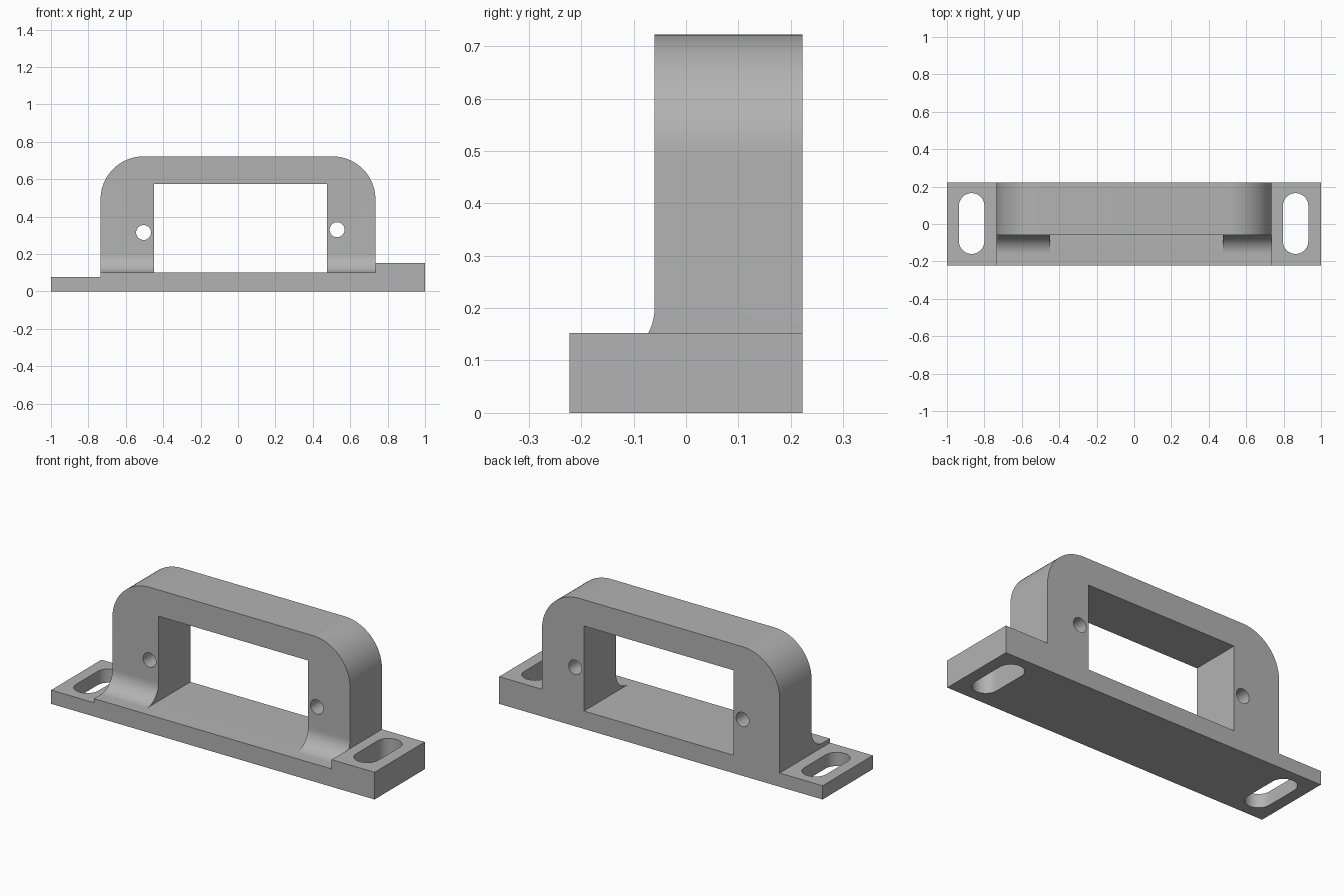
import bpy, bmesh
from math import sin, cos, pi, radians
from mathutils import Vector

cube = bpy.data.objects.get("Cube")
if cube:
    bpy.data.objects.remove(cube, do_unlink=True)

grey = bpy.data.materials.new("plain grey")
grey.use_nodes = True
grey.diffuse_color = (0.45, 0.45, 0.45, 1)
grey.node_tree.nodes["Principled BSDF"].inputs["Base Color"].default_value = grey.diffuse_color


def prism(name, points, axis, start, end):
    """Extrude a closed 2D profile along an axis (0, 1 or 2)."""
    def place(p, depth):
        co = list(p)
        co.insert(axis, depth)
        return co
    bm = bmesh.new()
    face = bm.faces.new([bm.verts.new(place(p, start)) for p in points])
    ext = bmesh.ops.extrude_face_region(bm, geom=[face])
    shift = Vector((0, 0, 0))
    shift[axis] = end - start
    bmesh.ops.translate(bm, vec=shift, verts=[v for v in ext["geom"] if isinstance(v, bmesh.types.BMVert)])
    bmesh.ops.recalc_face_normals(bm, faces=bm.faces)
    mesh = bpy.data.meshes.new(name)
    bm.to_mesh(mesh)
    bm.free()
    mesh.materials.append(grey)
    obj = bpy.data.objects.new(name, mesh)
    bpy.context.collection.objects.link(obj)
    return obj


def arc(cx, cy, r, a0, a1, n=20):
    angles = [radians(a0 + (a1 - a0) * i / n) for i in range(n + 1)]
    return [(cx + r * cos(a), cy + r * sin(a)) for a in angles]


def combine(target, tool, operation):
    mod = target.modifiers.new("combine", 'BOOLEAN')
    mod.operation, mod.solver, mod.object = operation, 'EXACT', tool
    bpy.context.view_layer.objects.active = target
    bpy.ops.object.modifier_apply(modifier=mod.name)
    bpy.data.objects.remove(tool, do_unlink=True)


FRONT, BACK, ARCH_FRONT = -0.222, 0.222, -0.06
SIDE, TOP, FLOOR, ROUND = 0.735, 0.722, 0.1, 0.23
IN_L, IN_R, IN_TOP = -0.45, 0.475, 0.575

# Base plate with a low left foot and a taller right foot
bracket = prism("bracket", [(-1, 0), (1, 0), (1, 0.152), (SIDE, 0.152), (SIDE, FLOOR),
                            (-SIDE, FLOOR), (-SIDE, 0.077), (-1, 0.077)], 1, FRONT, BACK)

# Round-shouldered arch with a rectangular opening
low = 0.05
outline = [(IN_R, low), (SIDE, low)]
outline += arc(SIDE - ROUND, TOP - ROUND, ROUND, 0, 90)
outline += arc(ROUND - SIDE, TOP - ROUND, ROUND, 90, 180)
outline += [(-SIDE, low), (IN_L, low), (IN_L, IN_TOP), (IN_R, IN_TOP)]
combine(bracket, prism("arch", outline, 1, ARCH_FRONT, BACK), 'UNION')

# Concave fillets in front of the two legs
r = 0.1
fillet = arc(ARCH_FRONT - r, FLOOR + r, r, -90, 0)
fillet += [(-0.03, FLOOR + r), (-0.03, low), (ARCH_FRONT - r, low)]
for x0, x1 in ((-SIDE, IN_L), (IN_R, SIDE)):
    combine(bracket, prism("leg_fillet", fillet, 0, x0, x1), 'UNION')

# Round holes through the legs
for x, z in ((-0.505, 0.315), (0.53, 0.33)):
    circle = arc(x, z, 0.04, 0, 360, 40)[:-1]
    combine(bracket, prism("hole_cutter", circle, 1, -0.4, 0.4), 'DIFFERENCE')

# Mounting slots through the feet
w = 0.068
for x in (-0.868, 0.864):
    slot = arc(x, 0.165 - w, w, 0, 180) + arc(x, w - 0.16, w, 180, 360)
    combine(bracket, prism("slot_cutter", slot, 2, -0.1, 0.4), 'DIFFERENCE')

bpy.ops.object.select_all(action='DESELECT')
bracket.select_set(True)
bpy.context.view_layer.objects.active = bracket
bpy.ops.object.shade_smooth_by_angle(angle=radians(30))
